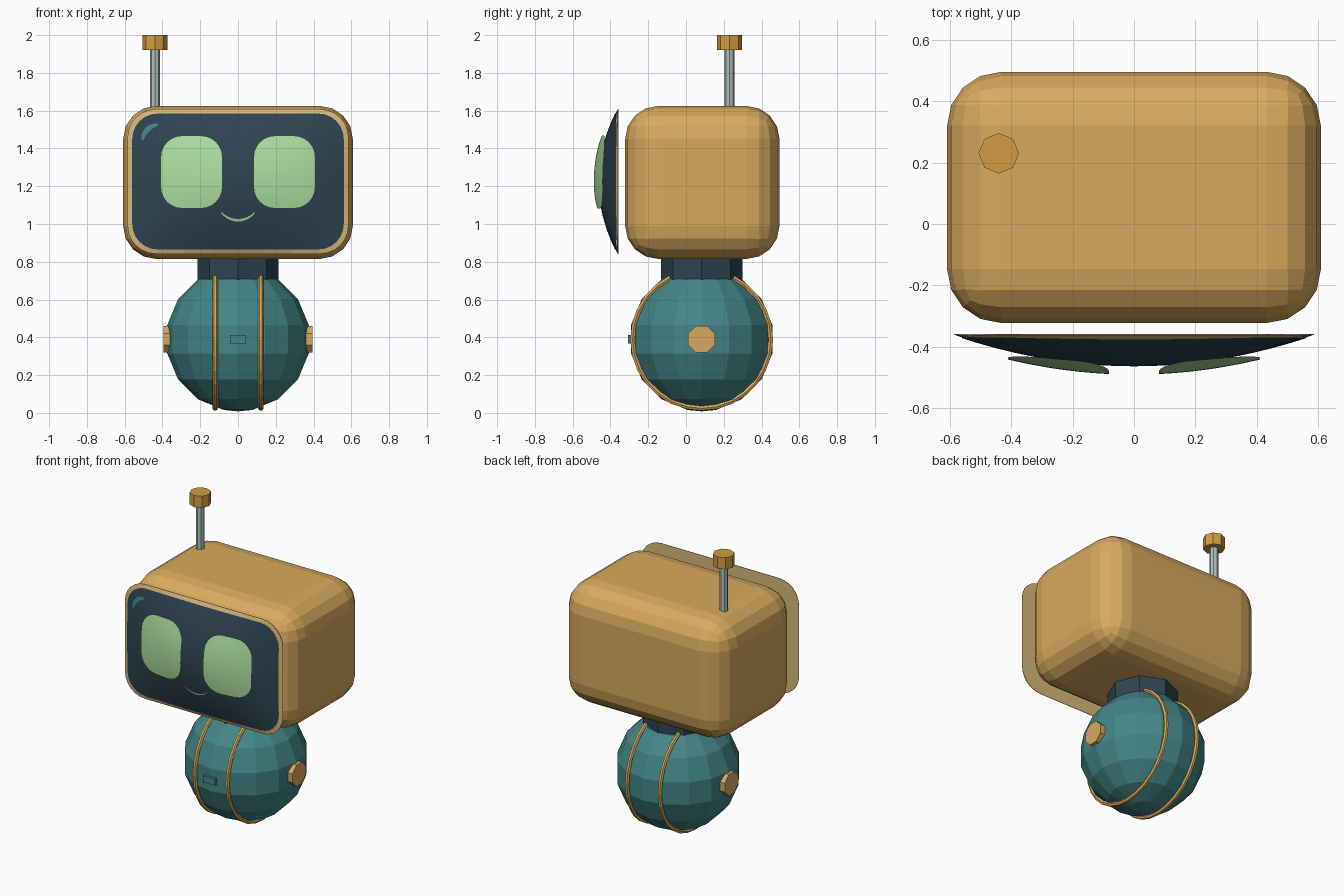
import bpy, bmesh, math
from mathutils import Vector, Matrix

if "Cube" in bpy.data.objects:
    bpy.data.objects.remove(bpy.data.objects["Cube"])


def material(name, r, g, b):
    m = bpy.data.materials.new(name)
    lin = [((c / 255 + 0.055) / 1.055) ** 2.4 for c in (r, g, b)]
    m.diffuse_color = (*lin, 1)
    m.use_nodes = True
    m.node_tree.nodes["Principled BSDF"].inputs["Base Color"].default_value = m.diffuse_color
    return m


ORANGE = material("warm orange", 216, 170, 94)
AMBER = material("deep amber", 212, 156, 70)
TEAL = material("teal", 68, 134, 136)
NAVY = material("dark navy", 46, 68, 82)
SAND = material("pale sand", 216, 186, 124)
GREEN = material("pale green", 172, 222, 160)
GREY = material("light grey", 178, 194, 186)

CY = 0.083                 # depth of body axis
BODY = Vector((0, CY, 0.39))
SCREEN_Z = 1.225


def finish(name, bm, mat, smooth=False):
    bmesh.ops.recalc_face_normals(bm, faces=bm.faces)
    return store(name, bm, mat, smooth)


def store(name, bm, mat, smooth=False):
    me = bpy.data.meshes.new(name)
    bm.to_mesh(me)
    bm.free()
    me.materials.append(mat)
    for p in me.polygons:
        p.use_smooth = smooth
    ob = bpy.data.objects.new(name, me)
    bpy.context.collection.objects.link(ob)
    return ob


def box(name, x, y, z, mat, bevel=0, segments=1):
    bm = bmesh.new()
    size = Matrix.Diagonal((x[1] - x[0], y[1] - y[0], z[1] - z[0], 1))
    mid = Matrix.Translation((sum(x) / 2, sum(y) / 2, sum(z) / 2))
    bmesh.ops.create_cube(bm, size=1, matrix=mid @ size)
    if bevel:
        bmesh.ops.bevel(bm, geom=bm.edges[:], offset=bevel, segments=segments,
                        profile=0.5, affect='EDGES')
    return finish(name, bm, mat)


def octagon(name, a, b, r, mat, twist=0):
    """Eight-sided cylinder from point a to point b."""
    a, b = Vector(a), Vector(b)
    bm = bmesh.new()
    rot = (b - a).to_track_quat('Z', 'Y').to_matrix().to_4x4()
    bmesh.ops.create_cone(bm, cap_ends=True, segments=8, radius1=r, radius2=r,
                          depth=(b - a).length,
                          matrix=Matrix.Translation((a + b) / 2) @ rot
                          @ Matrix.Rotation(twist, 4, 'Z'))
    return finish(name, bm, mat)


def dome(x, z, lift=0):
    """Point on the bulging screen surface, lifted forward."""
    u, v = x / 0.585, (z - SCREEN_Z) / 0.385
    return Vector((x, -0.36 - 0.1 * max(0, 1 - u * u) * max(0, 1 - v * v) - lift, z))


def rounded_rect(hx, hz, r, n=6):
    pts = []
    for k, (sx, sz) in enumerate(((1, 1), (-1, 1), (-1, -1), (1, -1))):
        for i in range(n + 1):
            t = math.pi / 2 * (k + i / n)
            pts.append((sx * (hx - r) + r * math.cos(t), sz * (hz - r) + r * math.sin(t)))
        # extra points along the straight side
        nx, nz = ((-1, 1), (-1, -1), (1, -1), (1, 1))[k]
        t = math.pi / 2 * (k + 1)
        e = (nx * (hx - r) + r * math.cos(t), nz * (hz - r) + r * math.sin(t))
        s = pts[-1]
        for i in range(1, 6):
            pts.append((s[0] + (e[0] - s[0]) * i / 6, s[1] + (e[1] - s[1]) * i / 6))
    return pts


def bridge(bm, a, b, closed=True):
    n = len(a)
    for i in range(n if closed else n - 1):
        j = (i + 1) % n
        bm.faces.new((a[i], a[j], b[j], b[i]))


def patch(name, outline, cx, cz, lift, mat, rings=7):
    """Filled outline laid on the screen curve."""
    bm = bmesh.new()
    prev = None
    for k in range(rings):
        s = 1 - k / rings
        ring = [bm.verts.new(dome(cx + x * s, cz + z * s, lift)) for x, z in outline]
        if prev:
            bridge(bm, prev, ring)
        prev = ring
    c = bm.verts.new(dome(cx, cz, lift))
    for i in range(len(prev)):
        bm.faces.new((prev[i], prev[(i + 1) % len(prev)], c))
    bm.normal_update()
    if sum(f.normal.y for f in bm.faces) > 0:
        bmesh.ops.reverse_faces(bm, faces=bm.faces[:])
    return store(name, bm, mat, True)


def arc_mark(name, cx, cz, r, a0, a1, width, lift, mat, n=14):
    """Tapered arc stroke laid on the screen curve."""
    bm = bmesh.new()
    rows = [[], []]
    for i in range(n + 1):
        a = math.radians(a0 + (a1 - a0) * i / n)
        w = width * (0.35 + 0.65 * math.sin(math.pi * i / n)) / 2
        for row, q in zip(rows, (r - w, r + w)):
            row.append(bm.verts.new(dome(cx + q * math.cos(a), cz + q * math.sin(a), lift)))
    bridge(bm, rows[0], rows[1], False)
    bm.normal_update()
    if sum(f.normal.y for f in bm.faces) > 0:
        bmesh.ops.reverse_faces(bm, faces=bm.faces[:])
    return store(name, bm, mat, True)


# Head
box("head", (-0.608, 0.608), (-0.322, 0.495), (0.815, 1.625), ORANGE, 0.175, 4)

# Screen frame: narrow front rim and flat back panel
bm = bmesh.new()
outer = [bm.verts.new(dome(x, z + SCREEN_Z)) for x, z in rounded_rect(0.585, 0.383, 0.15)]
inner = [bm.verts.new(dome(x, z + SCREEN_Z, 0.001)) for x, z in rounded_rect(0.55, 0.35, 0.13)]
back = [bm.verts.new((v.co.x, -0.358, v.co.z)) for v in outer]
bridge(bm, outer, inner)
bridge(bm, back, outer)
bm.faces.new(back)
finish("screen_frame", bm, SAND)

# Screen glass with its painted face
patch("screen", rounded_rect(0.56, 0.36, 0.135), 0, SCREEN_Z, 0.003, NAVY, 10)
eye = rounded_rect(0.164, 0.193, 0.115)
for side, sx in (("left", -1), ("right", 1)):
    patch(side + "_eye", eye, sx * 0.246, 1.275, 0.03, GREEN)
arc_mark("smile", 0, 1.135, 0.115, 220, 320, 0.014, 0.009, GREEN)
arc_mark("screen_glint", -0.42, 1.44, 0.085, 92, 178, 0.028, 0.009, TEAL)

# Antenna
octagon("antenna_rod", (-0.44, 0.23, 1.6), (-0.44, 0.23, 1.94), 0.027, GREY)
octagon("antenna_tip", (-0.44, 0.23, 1.922), (-0.44, 0.23, 2.0), 0.066, AMBER)

# Neck
octagon("neck", (0, CY, 0.69), (0, CY, 0.84), 0.215, NAVY)

# Faceted round body, cut flat at the neck
bm = bmesh.new()
R, N = 0.382, 16
prev = None
for k in range(7):
    lat = math.radians(-78.75 + 22.5 * k)
    ring = [bm.verts.new(BODY + R * Vector((math.cos(lat) * math.cos(t),
                                            math.cos(lat) * math.sin(t), math.sin(lat))))
            for t in (2 * math.pi * i / N for i in range(N))]
    if prev:
        bridge(bm, prev, ring)
    else:
        pole = bm.verts.new(BODY - Vector((0, 0, R)))
        for i in range(N):
            bm.faces.new((ring[i], ring[(i + 1) % N], pole))
    prev = ring
bm.faces.new(prev)
finish("body", bm, TEAL)

# Body trim hoops, side knobs and front latch
for side, sx in (("left", -1), ("right", 1)):
    bm = bmesh.new()
    prev = None
    for i in range(25):
        a = math.radians(117 + 306 * i / 24)
        rad = Vector((0, math.cos(a), math.sin(a)))
        mid = BODY + Vector((sx * 0.121, 0, 0)) + rad * 0.366
        ring = [bm.verts.new(mid + 0.014 * (rad * math.sin(t) + Vector((math.cos(t), 0, 0))))
                for t in (math.pi / 3 * j for j in range(6))]
        if prev:
            bridge(bm, prev, ring)
        else:
            bm.faces.new(ring)
        prev = ring
    bm.faces.new(prev)
    finish(side + "_trim_hoop", bm, ORANGE)
    octagon(side + "_knob", (sx * 0.34, CY, 0.39), (sx * 0.395, CY, 0.39), 0.077,
            ORANGE, math.pi / 8)
box("front_latch", (-0.043, 0.043), (-0.306, -0.27), (0.368, 0.412), TEAL)
